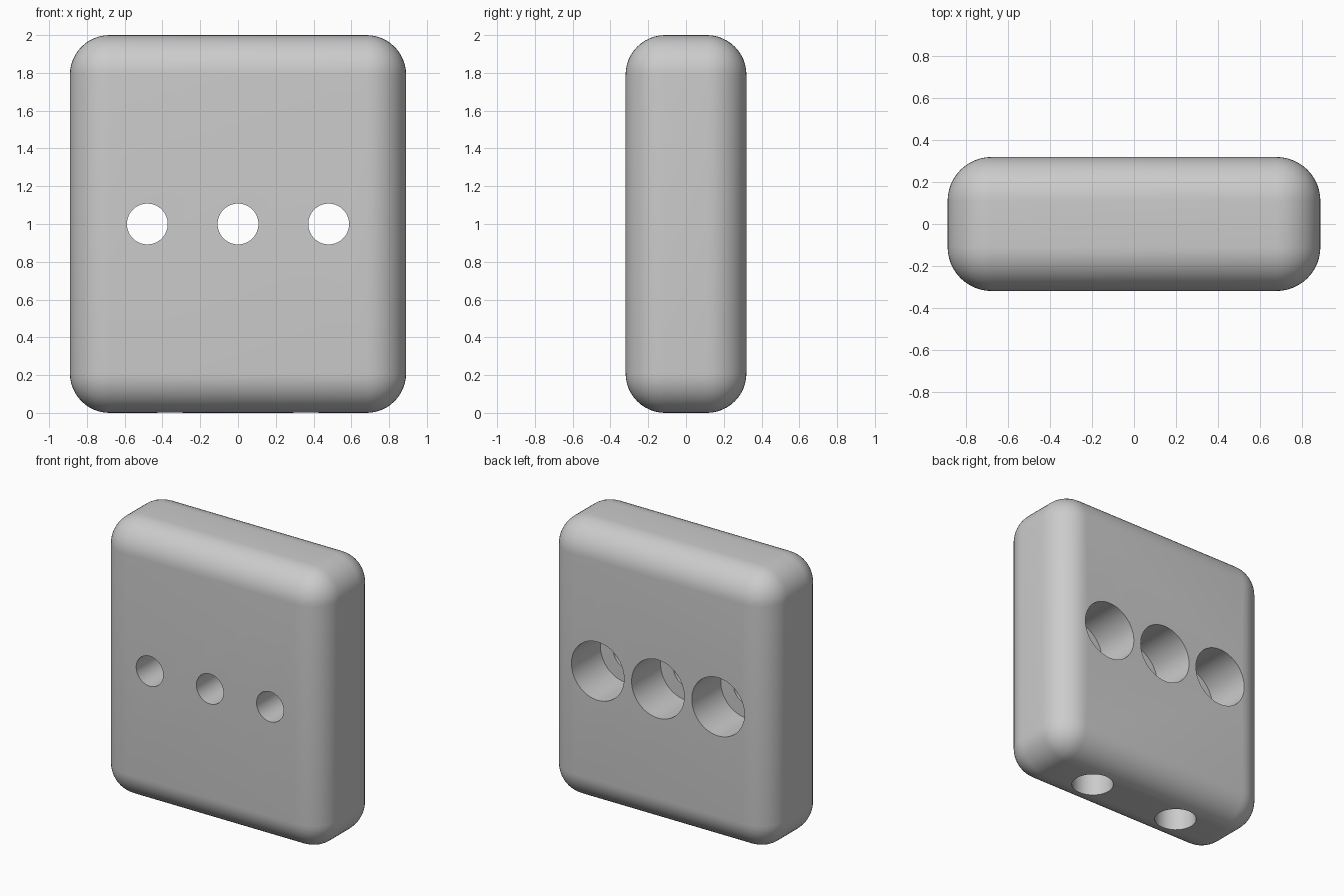
import bpy
from math import pi, radians

if "Cube" in bpy.data.objects:
    bpy.data.objects.remove(bpy.data.objects["Cube"], do_unlink=True)

WIDTH, DEPTH, HEIGHT, ROUND = 1.78, 0.64, 2.0, 0.21

grey = bpy.data.materials.new("light_grey")
grey.use_nodes = True
colour = (0.6, 0.6, 0.6, 1)
grey.diffuse_color = colour
grey.node_tree.nodes["Principled BSDF"].inputs["Base Color"].default_value = colour

# Rounded block
bpy.ops.mesh.primitive_cube_add(size=1, location=(0, 0, HEIGHT / 2))
block = bpy.context.object
block.name = "rounded_block"
block.scale = (WIDTH, DEPTH, HEIGHT)
bpy.ops.object.transform_apply(location=False, rotation=False, scale=True)
block.data.materials.append(grey)
bevel = block.modifiers.new("round_edges", "BEVEL")
bevel.width = ROUND
bevel.segments = 12


def drill(name, location, radius, length, along_y):
    """Cut a round hole centred on location out of the block."""
    bpy.ops.mesh.primitive_cylinder_add(
        vertices=64, radius=radius, depth=length, location=location,
        rotation=(pi / 2 if along_y else 0, 0, 0))
    cutter = bpy.context.object
    cutter.name = name
    cutter.data.materials.append(grey)
    cutter.hide_render = True
    cut = block.modifiers.new(name, "BOOLEAN")
    cut.operation = "DIFFERENCE"
    cut.solver = "EXACT"
    cut.object = cutter
    return cutter


# Through holes, widened from the back
cutters = []
bore_depth = 0.33
for x in (-0.48, 0, 0.48):
    cutters.append(drill("screw_hole", (x, 0, 1), 0.108, 1, True))
    cutters.append(drill("counterbore", (x, DEPTH / 2, 1), 0.21, 2 * bore_depth, True))

# Blind holes in the underside
for x in (-0.36, 0.36):
    cutters.append(drill("bottom_hole", (x, 0, 0), 0.138, 1.0, False))

# Apply the cuts and drop the cutters
bpy.ops.object.select_all(action="DESELECT")
block.select_set(True)
bpy.context.view_layer.objects.active = block
for modifier in list(block.modifiers):
    bpy.ops.object.modifier_apply(modifier=modifier.name)
for cutter in cutters:
    bpy.data.objects.remove(cutter, do_unlink=True)
bpy.ops.object.shade_smooth_by_angle(angle=radians(30))
